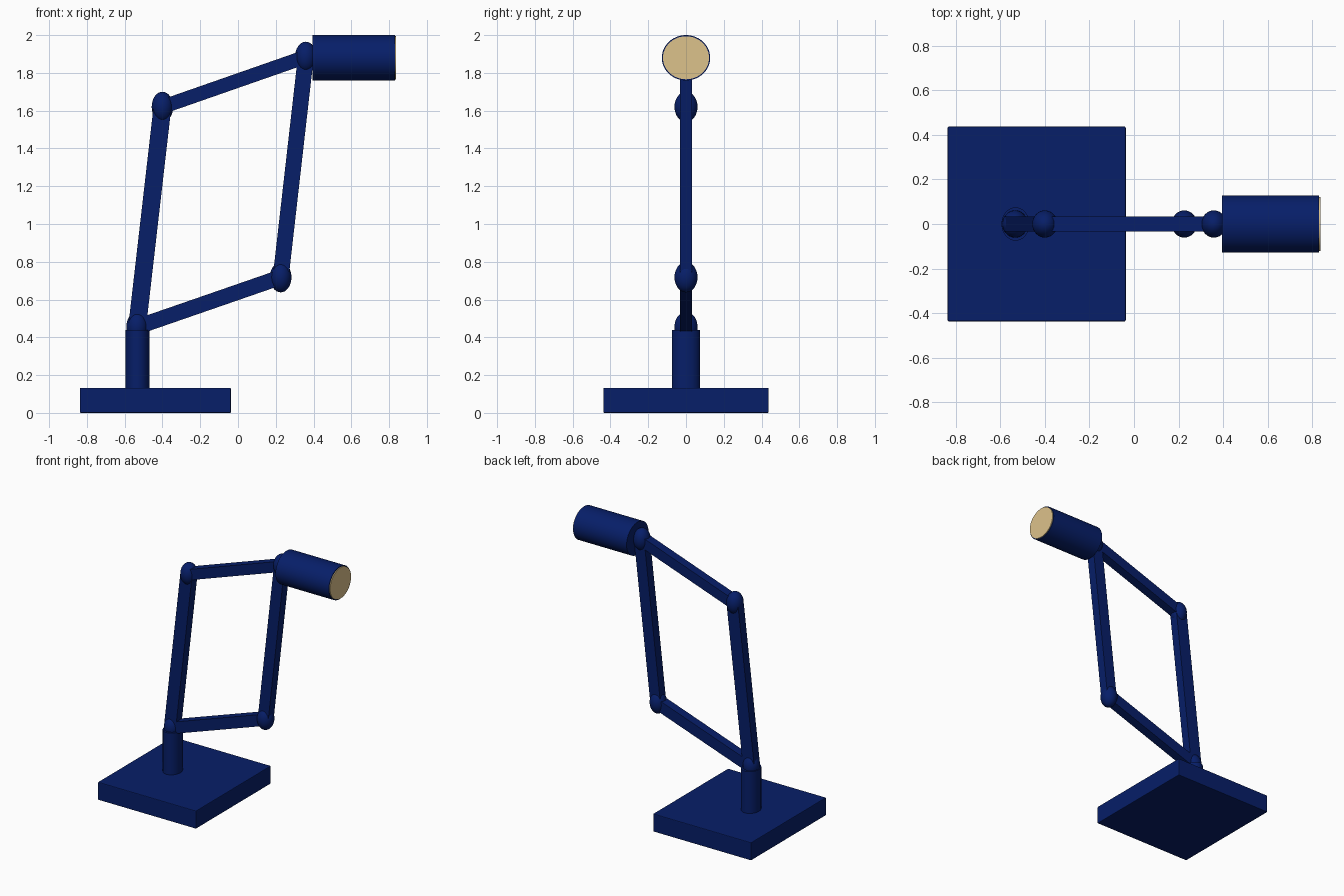
import bpy
from math import atan2, pi
from mathutils import Vector

cube = bpy.data.objects.get("Cube")
if cube:
    bpy.data.objects.remove(cube, do_unlink=True)


def material(name, color):
    mat = bpy.data.materials.new(name)
    mat.use_nodes = True
    mat.diffuse_color = (*color, 1)
    mat.node_tree.nodes["Principled BSDF"].inputs["Base Color"].default_value = (*color, 1)
    return mat


navy = material("navy paint", (0.002, 0.013, 0.14))
cream = material("cream glow", (0.72, 0.54, 0.26))


def finish(name, mat, smooth=False):
    obj = bpy.context.object
    obj.name = name
    obj.data.materials.append(mat)
    bpy.ops.object.transform_apply(location=False, rotation=True, scale=True)
    if smooth:
        bpy.ops.object.shade_smooth_by_angle()
    return obj


def bevel(obj, width):
    mod = obj.modifiers.new("soft edge", "BEVEL")
    mod.width = width
    mod.segments = 2
    mod.limit_method = "ANGLE"


def cylinder(name, mat, center, radii, depth, rotation=(0, 0, 0)):
    bpy.ops.mesh.primitive_cylinder_add(vertices=48, radius=1, depth=depth,
                                        location=center, rotation=rotation)
    bpy.context.object.scale = (*radii, 1)
    return finish(name, mat, True)


def joint(name, center):
    bpy.ops.mesh.primitive_uv_sphere_add(segments=32, ring_count=16, location=center)
    bpy.context.object.scale = (0.057, 0.061, 0.08)
    return finish(name, navy, True)


def bar(name, start, end, thickness):
    # Square bar tilted in the XZ plane between two joints
    start, end = Vector(start), Vector(end)
    axis = end - start
    bpy.ops.mesh.primitive_cube_add(size=1, location=(start + end) / 2,
                                    rotation=(0, atan2(axis.x, axis.z), 0))
    bpy.context.object.scale = (thickness, 0.066, axis.length)
    return finish(name, navy)


# Base slab and post
bpy.ops.mesh.primitive_cube_add(size=1, location=(-0.437, 0, 0.066))
bpy.context.object.scale = (0.80, 0.874, 0.132)
bevel(finish("base", navy), 0.005)
cylinder("post", navy, (-0.532, 0, 0.28), (0.063, 0.075), 0.32)

# Parallelogram arm
low, elbow = (-0.534, 0, 0.455), (-0.40, 0, 1.62)
knee, neck = (0.226, 0, 0.718), (0.359, 0, 1.885)
for name, point in (("base_joint", low), ("rear_joint", elbow),
                    ("front_joint", knee), ("head_joint", neck)):
    joint(name, point)
bar("rear_upright", low, elbow, 0.094)
bar("front_upright", knee, neck, 0.084)
bar("lower_link", low, knee, 0.082)
bar("upper_link", elbow, neck, 0.075)

# Lamp head and its glowing disc
cylinder("lamp_head", navy, (0.613, 0, 1.88), (0.12, 0.128), 0.435, (0, pi / 2, 0))
cylinder("lamp_disc", cream, (0.827, 0, 1.88), (0.114, 0.122), 0.02, (0, pi / 2, 0))
